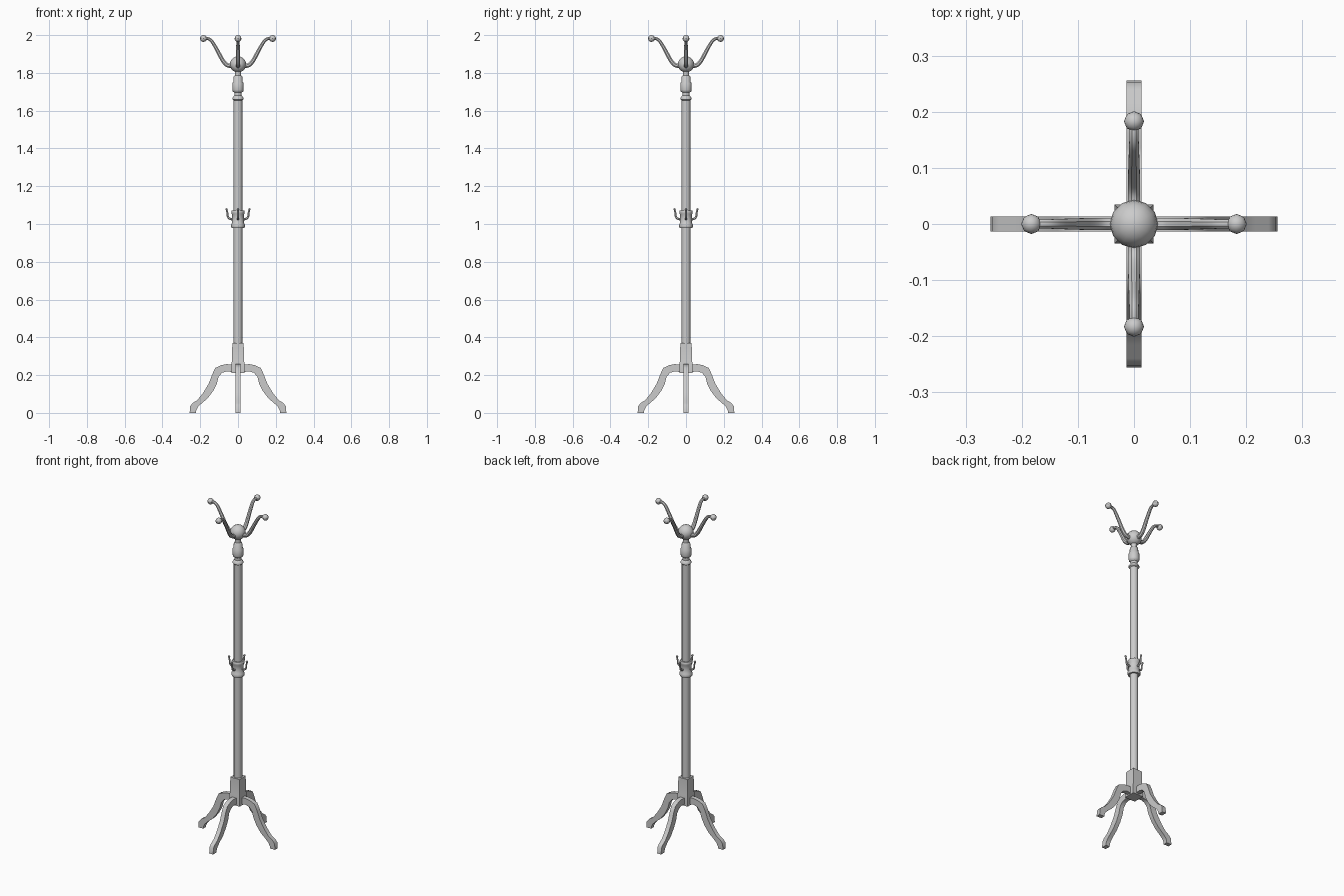
import bpy, bmesh, math
from mathutils import Matrix, Vector

if "Cube" in bpy.data.objects:
    bpy.data.objects.remove(bpy.data.objects["Cube"])


def finish(name, bm, angle=40):
    bmesh.ops.recalc_face_normals(bm, faces=bm.faces)
    me = bpy.data.meshes.new(name)
    bm.to_mesh(me)
    bm.free()
    ob = bpy.data.objects.new(name, me)
    bpy.context.collection.objects.link(ob)
    bpy.ops.object.select_all(action='DESELECT')
    ob.select_set(True)
    bpy.context.view_layer.objects.active = ob
    bpy.ops.object.shade_smooth_by_angle(angle=math.radians(angle))
    return ob


def loft(bm, rings):
    loops = [[bm.verts.new(p) for p in r] for r in rings]
    n = len(loops[0])
    for a, b in zip(loops, loops[1:]):
        for i in range(n):
            bm.faces.new((a[i], a[(i + 1) % n], b[(i + 1) % n], b[i]))
    bm.faces.new(loops[0])
    bm.faces.new(loops[-1])


def turned(name, profile, sides, turn=0.0):
    bm = bmesh.new()
    loft(bm, [[(r * math.cos(turn + math.tau * i / sides),
                r * math.sin(turn + math.tau * i / sides), z) for i in range(sides)]
              for r, z in profile])
    return finish(name, bm)


def smooth_path(pts, steps):
    # Catmull-Rom through the given points
    v = [Vector(p) for p in pts]
    v = [2 * v[0] - v[1]] + v + [2 * v[-1] - v[-2]]
    out = []
    for i in range(1, len(v) - 2):
        a, b, c, d = v[i - 1:i + 3]
        for s in range(steps):
            t = s / steps
            out.append(0.5 * (2 * b + (c - a) * t + (2 * a - 5 * b + 4 * c - d) * t * t
                              + (3 * b - a - 3 * c + d) * t ** 3))
    return out + [v[-2]]


def tube(bm, pts, sides=8, steps=3):
    # points are (x, z, radius) in the xz plane
    path = smooth_path(pts, steps)
    rings = []
    for i, p in enumerate(path):
        d = path[min(i + 1, len(path) - 1)] - path[max(i - 1, 0)]
        d = Vector((d.x, 0, d.y)).normalized()
        side, up = Vector((0, 1, 0)), Vector((-d.z, 0, d.x))
        c = Vector((p.x, 0, p.y))
        rings.append([c + p.z * (side * math.cos(a) + up * math.sin(a))
                      for a in (math.tau * (k + 0.5) / sides for k in range(sides))])
    loft(bm, rings)


def ball(bm, x, z, r, u=8, v=8):
    bmesh.ops.create_uvsphere(bm, u_segments=u, v_segments=v, radius=r,
                              matrix=Matrix.Translation((x, 0, z)))


def four(name, make):
    for i, label in enumerate(("right", "back", "left", "front")):
        bm = bmesh.new()
        make(bm)
        bmesh.ops.rotate(bm, verts=bm.verts, cent=(0, 0, 0),
                         matrix=Matrix.Rotation(i * math.pi / 2, 3, 'Z'))
        finish(f"{label}_{name}", bm)


# Leg: upper and lower outline swept to a flat board
def leg(bm):
    pairs = [(0.02, 0.255, 0.02, 0.215), (0.06, 0.258, 0.06, 0.22),
             (0.09, 0.252, 0.085, 0.212), (0.12, 0.238, 0.103, 0.19),
             (0.136, 0.205, 0.112, 0.155), (0.155, 0.155, 0.132, 0.115),
             (0.185, 0.105, 0.160, 0.078), (0.215, 0.068, 0.195, 0.048),
             (0.240, 0.052, 0.213, 0.03), (0.253, 0.036, 0.221, 0.014),
             (0.256, 0.0, 0.223, 0.0)]
    w = 0.013
    loft(bm, [[(a, -w, b), (a, w, b), (c, w, d), (c, -w, d)] for a, b, c, d in pairs])


# Top arm with a round knob
def arm(bm):
    tube(bm, [(0.02, 1.836, 0.012), (0.055, 1.84, 0.012), (0.08, 1.865, 0.0115),
              (0.11, 1.92, 0.0105), (0.138, 1.967, 0.0095), (0.158, 1.981, 0.0085),
              (0.18, 1.982, 0.008)])
    ball(bm, 0.183, 1.982, 0.018)


# Small hook on the middle collar
def hook(bm):
    tube(bm, [(0.028, 1.025, 0.006), (0.044, 1.028, 0.006), (0.054, 1.04, 0.0055),
              (0.056, 1.058, 0.005), (0.060, 1.076, 0.0045)], sides=6, steps=2)
    ball(bm, 0.060, 1.077, 0.007, 6, 6)


four("leg", leg)
four("arm", arm)
four("small_hook", hook)

# Square base block
s = math.sqrt(2)
turned("base_block", [(0.035 * s, 0.21), (0.035 * s, 0.26), (0.032 * s, 0.275),
                      (0.030 * s, 0.37)], 4, math.pi / 4)

# Pole and turned neck
turned("pole", [(0.0235, 0.36), (0.0235, 1.66)], 12)
turned("turned_neck", [(0.024, 1.655), (0.030, 1.66), (0.030, 1.668), (0.024, 1.675),
                       (0.019, 1.68), (0.019, 1.695), (0.028, 1.702), (0.030, 1.71),
                       (0.030, 1.745), (0.025, 1.753), (0.023, 1.78), (0.017, 1.786),
                       (0.016, 1.80), (0.020, 1.82)], 12)

# Middle collar that holds the hooks
turned("middle_collar", [(0.034, 0.98), (0.036, 0.985), (0.036, 0.998), (0.031, 1.005),
                         (0.031, 1.05), (0.035, 1.058), (0.035, 1.068), (0.032, 1.072)], 12)

# Top globe
bm = bmesh.new()
ball(bm, 0, 1.845, 0.043, 12, 10)
finish("top_globe", bm)
